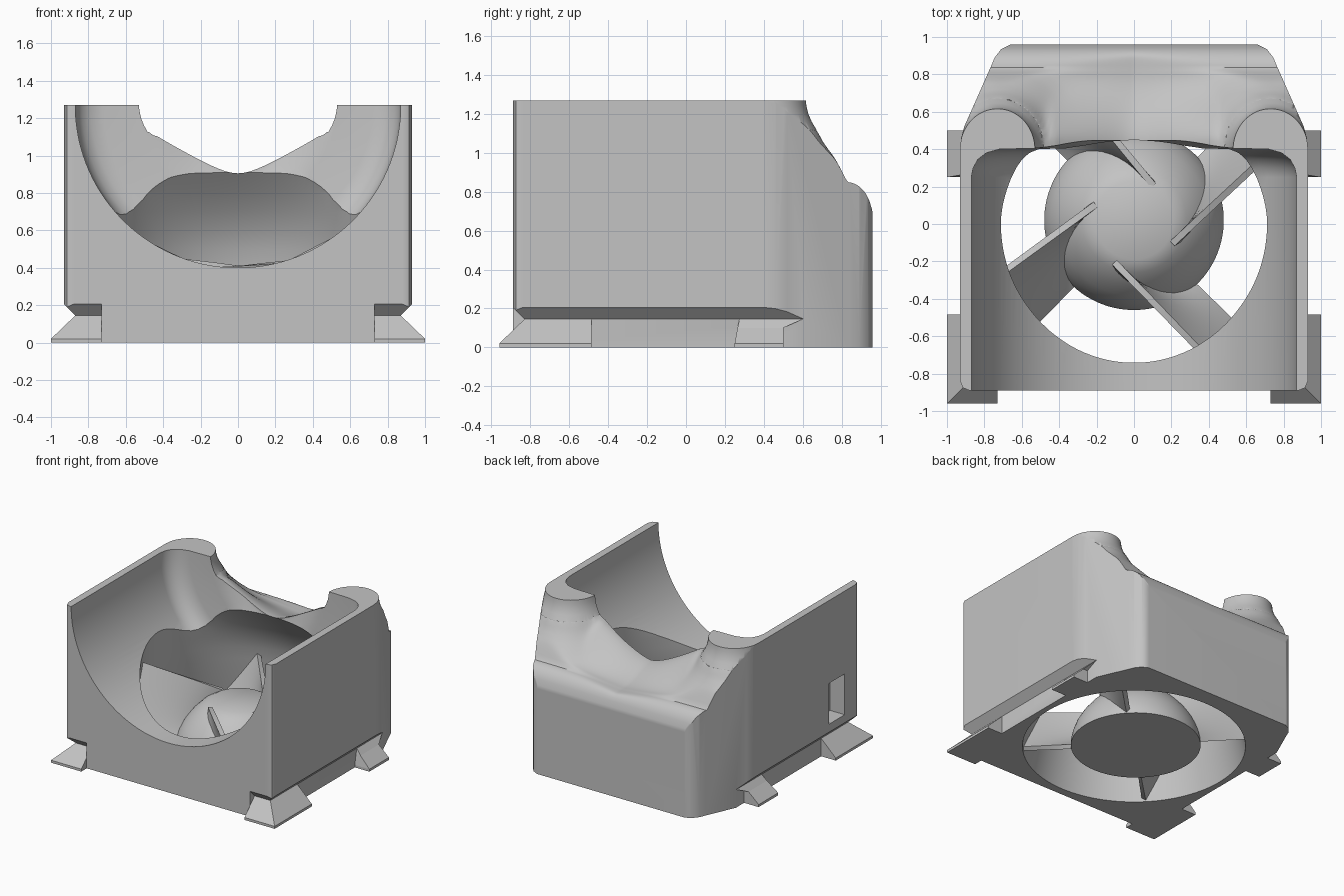
import bpy, bmesh
from math import sin, cos, pi, sqrt, atan2, radians
from mathutils import Vector

cube = bpy.data.objects.get("Cube")
if cube:
    bpy.data.objects.remove(cube)

grey = bpy.data.materials.new("light grey plastic")
grey.use_nodes = True
grey.diffuse_color = (0.55, 0.55, 0.55, 1)
grey.node_tree.nodes["Principled BSDF"].inputs["Base Color"].default_value = grey.diffuse_color


def finish(name, bm):
    bmesh.ops.recalc_face_normals(bm, faces=bm.faces)
    mesh = bpy.data.meshes.new(name)
    bm.to_mesh(mesh)
    bm.free()
    mesh.materials.append(grey)
    ob = bpy.data.objects.new(name, mesh)
    bpy.context.collection.objects.link(ob)
    return ob


def loft(name, rings):
    """Closed solid through rings holding equal numbers of points."""
    bm = bmesh.new()
    rows = [[bm.verts.new(p) for p in ring] for ring in rings]
    n = len(rows[0])
    for a, b in zip(rows, rows[1:]):
        for i in range(n):
            j = (i + 1) % n
            bm.faces.new((a[i], a[j], b[j], b[i]))
    bm.faces.new(rows[0])
    bm.faces.new(rows[-1])
    return finish(name, bm)


def box(name, x0, x1, y0, y1, z0, z1):
    return loft(name, [[(x0, y0, z), (x1, y0, z), (x1, y1, z), (x0, y1, z)] for z in (z0, z1)])


def lathe(name, profile, centre, axis="z", n=96, stretch=1.0):
    """Solid of revolution; profile pairs are radius and position on the axis."""
    c = Vector(centre)
    rings = []
    for r, h in profile:
        ring = []
        for i in range(n):
            a = 2 * pi * (i + 0.5) / n
            u, v = r * cos(a), r * sin(a) * stretch
            ring.append(c + Vector((u, v, h) if axis == "z" else (u, h, v)))
        rings.append(ring)
    return loft(name, rings)


def boolean(target, tool, operation):
    mod = target.modifiers.new("cut", "BOOLEAN")
    mod.operation, mod.solver, mod.object = operation, "EXACT", tool
    apply(target, mod)
    bpy.data.objects.remove(tool)


def apply(ob, mod):
    bpy.context.view_layer.objects.active = ob
    bpy.ops.object.modifier_apply(modifier=mod.name)


def smooth(ob, angle=35):
    bpy.ops.object.select_all(action="DESELECT")
    ob.select_set(True)
    bpy.context.view_layer.objects.active = ob
    bpy.ops.object.shade_smooth_by_angle(angle=radians(angle))


def interpolate(points, v):
    for (a, p), (b, q) in zip(points, points[1:]):
        if v <= b:
            return p + (q - p) * (v - a) / (b - a)
    return points[-1][1]


# Footprint: half outline from front to back, mirrored
half = [(0.88, -0.89), (0.915, -0.875), (0.93, -0.84), (0.93, 0.4), (0.924, 0.46), (0.908, 0.52),
        (0.766, 0.84), (0.745, 0.89), (0.71, 0.935), (0.66, 0.96)]
outline = half + [(-x, y) for x, y in reversed(half)]
body = loft("housing", [[(x, y, z) for x, y in outline] for z in (0, 1.27)])
widths = [(y, x) for x, y in half]

# Flare of the rear posts: radius and height
flare = [(0.2, 1.27), (0.203, 1.24), (0.212, 1.2), (0.228, 1.16), (0.25, 1.12), (0.285, 1.05),
         (0.32, 1.0), (0.36, 0.955), (0.41, 0.905), (0.46, 0.865), (0.52, 0.83)]


def back_height(x, y):
    """Saddle blended into the post flares, falling to a rounded rear rim."""
    notch = min(0.84 + 0.58 * sqrt(x * x + 0.012), 1.1)
    t = min(max((y - 0.44) / 0.36, 0), 1)
    t = t * t * (3 - 2 * t)
    saddle = notch * (1 - t) + (0.81 + 0.06 * min(abs(x) / 0.6, 1)) * t
    r = sqrt((abs(x) - 0.73) ** 2 + ((y - 0.4) / 1.08) ** 2)
    post = min(interpolate(flare, max(r, 0.2)), 1.12) - 0.6 * max(r - 0.52, 0)
    z = 0.5 * (saddle + post + sqrt((saddle - post) ** 2 + 0.0015))
    e = max(0.96 - y, 0)
    rim = 0.66 + 0.19 * sqrt(1 - (1 - min(e / 0.13, 1)) ** 2) + 2 * max(e - 0.13, 0)
    return 0.5 * (z + rim - sqrt((z - rim) ** 2 + 0.0004))


# Rear shoulder surface as a grid, closed into a solid
cols, rows = 88, 52
bm = bmesh.new()
top, low = [], []
for j in range(rows + 1):
    y = 0.3 + 0.68 * j / rows
    xs = [(interpolate(widths, y) + 0.02) * (2 * i / cols - 1) for i in range(cols + 1)]
    top.append([bm.verts.new((x, y, back_height(x, y))) for x in xs])
    low.append([bm.verts.new((x, y, -0.1)) for x in xs])
for g in (top, low):
    for j in range(rows):
        for i in range(cols):
            bm.faces.new((g[j][i], g[j][i + 1], g[j + 1][i + 1], g[j + 1][i]))
for j in (0, rows):
    for i in range(cols):
        bm.faces.new((top[j][i], top[j][i + 1], low[j][i + 1], low[j][i]))
for i in (0, cols):
    for j in range(rows):
        bm.faces.new((top[j][i], top[j + 1][i], low[j + 1][i], low[j][i]))
mass = finish("shoulder", bm)

# Front block and upper posts join the shoulder
boolean(mass, box("front_mass", -1.1, 1.1, -1.1, 0.39, -0.1, 1.5), "UNION")
post_profile = [(0.2, 1.45)] + flare[:5] + [(0.24, 0.9), (0.2, 0.5)]
for s in (-1, 1):
    boolean(mass, lathe("post", post_profile, (s * 0.73, 0.4, 0), stretch=1.08), "UNION")
boolean(body, mass, "INTERSECT")

# Round cradle open to the front
cradle = [(0.87, -1.2), (0.87, 0.25), (0.86, 0.3), (0.835, 0.345), (0.79, 0.38), (0.72, 0.4),
          (0.53, 0.405), (0.45, 0.42), (0.37, 0.445), (0.1, 0.46)]
boolean(body, lathe("cradle_cut", cradle, (0, 0, 1.27), "y", 128), "DIFFERENCE")

# Air duct: flared at the base, its back wall leaning forward higher up
duct = [(-0.05, 0.835, 0.835), (0, 0.825, 0.825), (0.2, 0.78, 0.78), (0.4, 0.742, 0.742), (0.5, 0.73, 0.72),
        (0.6, 0.72, 0.68), (0.7, 0.715, 0.62), (0.8, 0.71, 0.545), (0.9, 0.71, 0.455), (1.0, 0.7, 0.37)]
n = 128
boolean(body, loft("duct_cut", [[(r * cos(a), (back if a < pi else r) * sin(a), z)
                                 for a in (2 * pi * (i + 0.5) / n for i in range(n))]
                                for z, r, back in duct]), "DIFFERENCE")

# Undercut grooves along the sides and round the front corners
groove = [(0, -0.05), (0, 0.145), (0.06, 0.205), (0.3, 0.205), (0.3, -0.05)]
for s in (-1, 1):
    boolean(body, loft("side_groove", [[(s * (0.87 + d), y, z) for d, z in groove]
                                       for y in (-1.1, 0.8)]), "DIFFERENCE")
    boolean(body, loft("corner_groove", [[(s * x, -0.83 - d, z) for d, z in groove]
                                         for x in (0.73, 1.2)]), "DIFFERENCE")

# Small pocket in one side wall
boolean(body, box("pocket_cut", -1.1, -0.8, -0.7, -0.5, 0.27, 0.6), "DIFFERENCE")
smooth(body)
weighted = body.modifiers.new("normals", "WEIGHTED_NORMAL")
weighted.keep_sharp = True
apply(body, weighted)

# Dovetail feet
for s, side in ((-1, "right"), (1, "left")):
    def foot(name, levels):
        loft(side + name, [[(s * x0, y0, z), (s * x1, y0, z), (s * x1, y1, z), (s * x0, y1, z)]
                           for x0, x1, y0, y1, z in levels])
    foot("_front_foot", [(0.73, 1, -0.96, -0.485, 0), (0.73, 1, -0.96, -0.485, 0.02),
                         (0.73, 0.87, -0.83, -0.485, 0.145)])
    foot("_rear_foot", [(0.84, 1, 0.25, 0.5, 0), (0.84, 1, 0.25, 0.5, 0.02),
                        (0.84, 0.91, 0.265, 0.5, 0.1), (0.84, 0.87, 0.275, 0.6, 0.145)])

# Hub with a flat top
hub_profile = [(0.48, 0), (0.48, 0.03), (0.47, 0.08), (0.445, 0.15), (0.405, 0.22),
               (0.35, 0.29), (0.28, 0.36), (0.21, 0.4)]
hub = lathe("hub", hub_profile, (0, 0.02, 0))
smooth(hub, 40)

# Four swept guide vanes, straight on top and radial below
steps = 10
for k, (sweep, tip) in enumerate([(200, 0.63), (207, 0.44), (206, 0.63), (203, 0.44)]):
    turn = radians(90 * k)
    p0 = Vector((0.23 * cos(radians(153)), 0.23 * sin(radians(153))))
    p1 = Vector((0.74 * cos(radians(sweep)), 0.74 * sin(radians(sweep))))
    bm = bmesh.new()
    grid = []
    for j in range(steps + 1):
        t = j / steps
        line = []
        for i in range(steps + 1):
            u = i / steps
            p = p0.lerp(p1, u)
            a_top = atan2(p.y, p.x) % (2 * pi)
            a = a_top + (radians(225) - a_top) * t + turn
            r = p.length * (1 - t) + (0.44 + 0.4 * u) * t
            z = (0.4 + (tip - 0.4) * u) * (1 - t) + 0.02 * t
            line.append(bm.verts.new((r * cos(a), r * sin(a), z)))
        grid.append(line)
    for j in range(steps):
        for i in range(steps):
            bm.faces.new((grid[j][i], grid[j][i + 1], grid[j + 1][i + 1], grid[j + 1][i]))
    vane = finish("guide_vane_%d" % (k + 1), bm)
    mod = vane.modifiers.new("thickness", "SOLIDIFY")
    mod.thickness, mod.offset = 0.035, 0
    apply(vane, mod)
    smooth(vane, 40)
